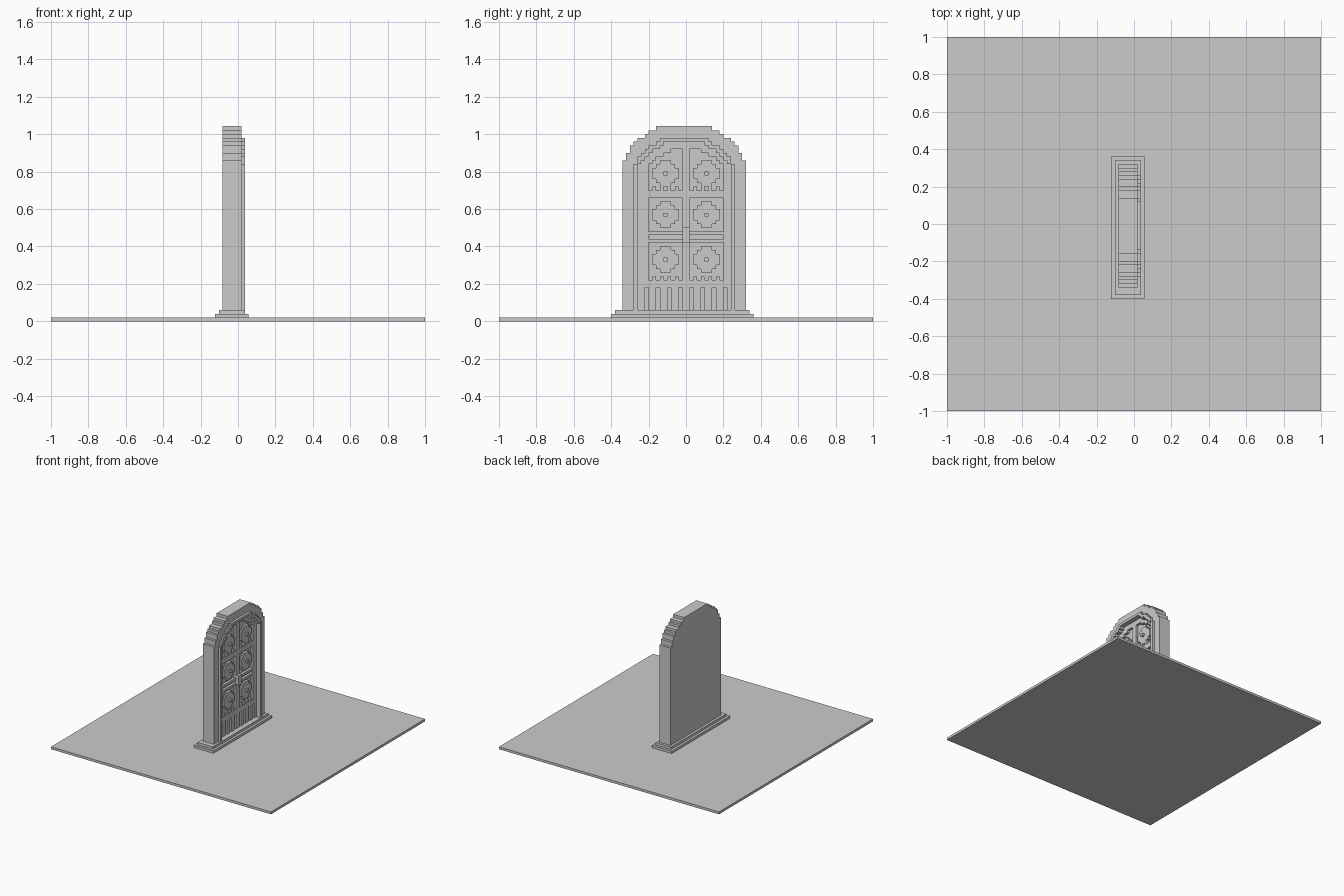
import bpy

if "Cube" in bpy.data.objects:
    bpy.data.objects.remove(bpy.data.objects["Cube"])

CY = -0.01          # door frame centre line in y
BACK, FACE, TRIM = -0.082, 0.018, 0.037
DOOR, RECESS = -0.002, -0.022


def prism(name, pts, x0, x1):
    """Extrude a (y, z) outline from x0 to x1."""
    n = len(pts)
    verts = [(x0, y, z) for y, z in pts] + [(x1, y, z) for y, z in pts]
    faces = [tuple(range(n))[::-1], tuple(range(n, 2 * n))]
    faces += [(i, (i + 1) % n, n + (i + 1) % n, n + i) for i in range(n)]
    me = bpy.data.meshes.new(name)
    me.from_pydata(verts, [], faces)
    # outlines may wind either way, so make the volume positive
    import bmesh
    bm = bmesh.new()
    bm.from_mesh(me)
    bmesh.ops.recalc_face_normals(bm, faces=bm.faces)
    bm.to_mesh(me)
    bm.free()
    ob = bpy.data.objects.new(name, me)
    bpy.context.collection.objects.link(ob)
    return ob


def box(name, x0, x1, y0, y1, z0, z1):
    return prism(name, [(y0, z0), (y1, z0), (y1, z1), (y0, z1)], x0, x1)


def arch(steps, z0):
    """Stepped arch outline from (half width, top z) pairs."""
    left, z = [], z0
    for w, top in steps:
        left += [(CY - w, z), (CY - w, top)]
        z = top
    return left + [(2 * CY - y, zz) for y, zz in reversed(left)]


def cut(target, cutter):
    cutter.hide_render = True
    mod = target.modifiers.new("cut", 'BOOLEAN')
    mod.operation, mod.solver, mod.object = 'DIFFERENCE', 'EXACT', cutter
    bpy.context.view_layer.objects.active = target
    bpy.ops.object.modifier_apply(modifier=mod.name)
    bpy.data.objects.remove(cutter)


# Ground and the two steps
box("ground_slab", -1, 1, -1, 1, 0, 0.02)
box("lower_step", -0.122, 0.057, -0.40, 0.36, 0.02, 0.04)
box("upper_step", -0.102, 0.037, -0.38, 0.34, 0.04, 0.06)

# Solid door body with its arched opening
outer = arch([(.33, .86), (.31, .90), (.29, .94), (.27, .96), (.25, .98),
              (.21, 1.0), (.19, 1.02), (.15, 1.043)], 0.06)
trim_out = arch([(.27, .84), (.25, .88), (.23, .90), (.21, .92), (.19, .94),
                 (.15, .96), (.13, .98)], 0.06)
trim_in = arch([(.25, .84), (.23, .86), (.21, .88), (.19, .90), (.17, .92),
                (.13, .94), (.11, .96)], 0.06)
body = prism("door_body", outer, BACK, FACE)
cut(body, prism("opening_cutter", trim_in, DOOR, 0.1))
prism("arch_trim", trim_out + trim_in[::-1], FACE, TRIM)

# Recessed panels, mirrored left and right
for s in (-1, 1):
    for z0, z1 in ((.22, .42), (.44, .46), (.48, .66)):
        y0, y1 = sorted((s * .02, s * .20))
        cut(body, box("panel_cutter", RECESS, 0.1, y0, y1, z0, z1))
    top = [(.02, .70), (.20, .70), (.20, .84), (.18, .84), (.18, .86), (.16, .86),
           (.16, .88), (.12, .88), (.12, .90), (.08, .90), (.08, .92), (.02, .92)]
    cut(body, prism("top_panel_cutter", [(s * y, z) for y, z in top], RECESS, 0.1))

# Grooves between the bottom planks
for i in range(8):
    y = -0.22 + 0.06 * i
    cut(body, box("groove_cutter", RECESS, 0.1, y, y + .02, .06, .18))

# Rosettes with a small hub in each panel
quarter = [(.07, .03), (.05, .03), (.05, .05), (.03, .05), (.03, .07)]
rosette = (quarter + [(-y, z) for y, z in quarter[::-1]]
           + [(-y, -z) for y, z in quarter] + [(y, -z) for y, z in quarter[::-1]])
for s in (-1, 1):
    for cz in (.33, .57, .79):
        cy = s * .11
        prism("rosette", [(cy + y, cz + z) for y, z in rosette], RECESS, DOOR)
        box("rosette_hub", DOOR, FACE, cy - .01, cy + .01, cz - .01, cz + .01)
    # Beading along the lower edge of panels
    for z in (.22, .70):
        for k in range(4):
            y = s * (.05 + .04 * k)
            box("panel_bead", RECESS, DOOR, y - .01, y + .01, z, z + .02)

# Handle on the centre stile
box("handle", DOOR, FACE, -.02, .02, .42, .50)
